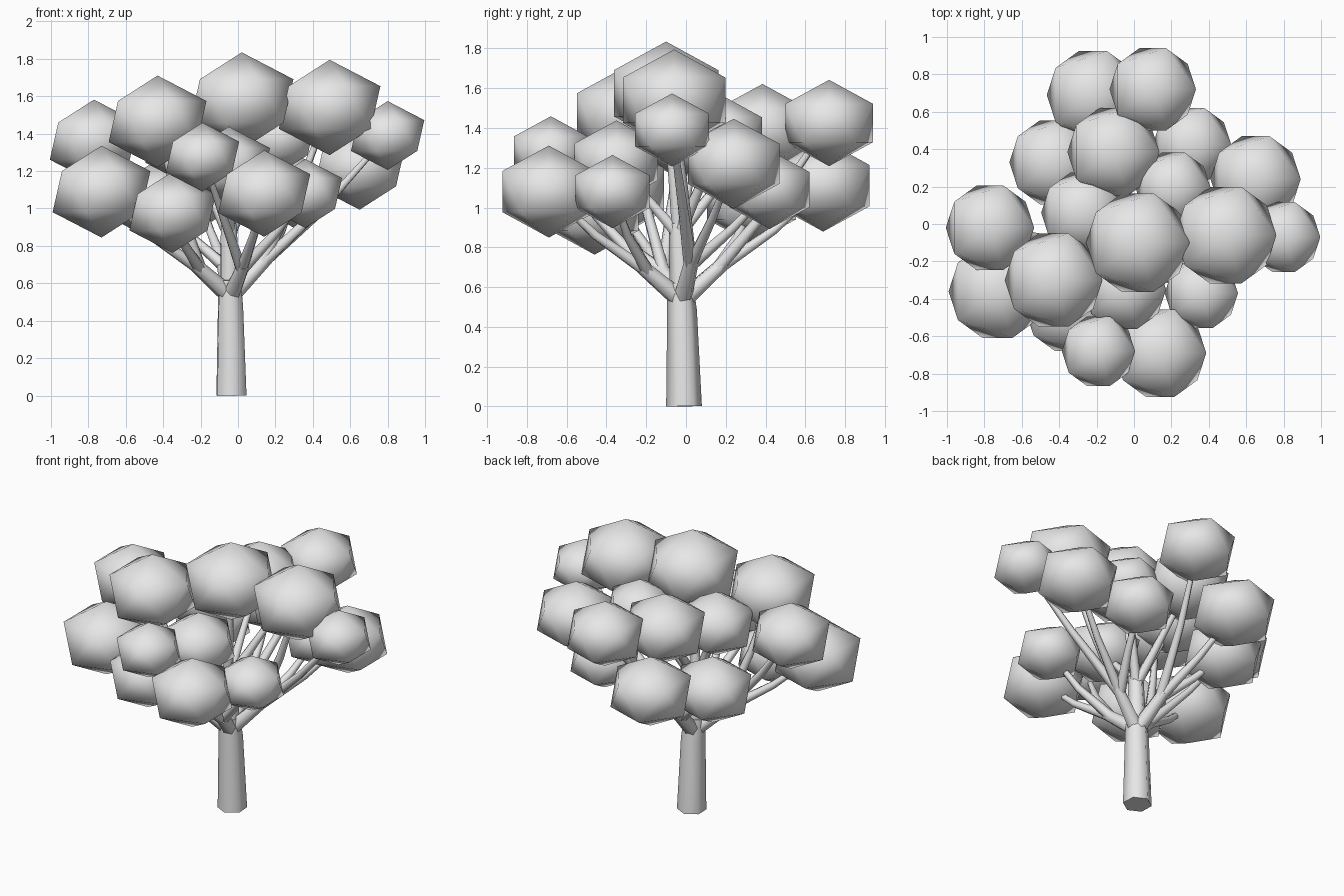
import bpy
from mathutils import Vector

old = bpy.data.objects.get("Cube")
if old:
    bpy.data.objects.remove(old, do_unlink=True)

grey = bpy.data.materials.new("plain_grey")
grey.use_nodes = True
colour = (0.8, 0.8, 0.8, 1)
grey.diffuse_color = colour
grey.node_tree.nodes["Principled BSDF"].inputs["Base Color"].default_value = colour


# Foliage clump: a slightly flattened, smooth-shaded icosahedron
def clump(name, x, y, z, half_width):
    radius = half_width / 0.89
    bpy.ops.mesh.primitive_ico_sphere_add(subdivisions=1, radius=radius, location=(x, y, z))
    obj = bpy.context.object
    obj.name = name
    obj.scale.z = 0.84
    obj.data.materials.append(grey)
    bpy.ops.object.shade_smooth()
    return Vector((x, y, z))


# Woody part: six-sided tapered tubes, one per list of (point, radius) pairs
def wood(name, tubes):
    curve = bpy.data.curves.new(name, "CURVE")
    curve.dimensions = "3D"
    curve.bevel_depth = 1
    curve.bevel_resolution = 1
    curve.use_fill_caps = True
    for tube in tubes:
        spline = curve.splines.new("POLY")
        spline.points.add(len(tube) - 1)
        spline.use_smooth = True
        for point, (co, radius) in zip(spline.points, tube):
            point.co = (*co, 1)
            point.radius = radius
    helper = bpy.data.objects.new(name + "_path", curve)
    bpy.context.collection.objects.link(helper)
    graph = bpy.context.evaluated_depsgraph_get()
    mesh = bpy.data.meshes.new_from_object(helper.evaluated_get(graph))
    bpy.data.objects.remove(helper, do_unlink=True)
    mesh.materials.clear()
    mesh.materials.append(grey)
    mesh.shade_smooth()
    obj = bpy.data.objects.new(name, mesh)
    bpy.context.collection.objects.link(obj)


# Each limb: its fork point, then the clumps it carries (x, y, z, half width)
fork_base = Vector((-0.04, -0.02, 0.53))
limbs = {
    "centre": ((-0.05, -0.04, 0.92), [
        (0.02, -0.10, 1.575, 0.275),
        (-0.11, 0.385, 1.39, 0.245),
        (0.21, 0.19, 1.37, 0.20),
        (-0.27, 0.06, 1.34, 0.225),
        (-0.05, -0.35, 1.23, 0.22)]),
    "right": ((-0.23, -0.13, 0.70), [
        (-0.43, -0.30, 1.465, 0.26),
        (-0.77, -0.02, 1.36, 0.235),
        (-0.73, -0.36, 1.09, 0.26),
        (-0.35, -0.46, 0.98, 0.23)]),
    "front": ((0.03, -0.22, 0.70), [
        (-0.19, -0.68, 1.275, 0.195),
        (0.14, -0.69, 1.08, 0.245),
        (0.36, -0.37, 1.08, 0.195)]),
    "left": ((0.16, 0.03, 0.74), [
        (0.49, -0.06, 1.54, 0.27),
        (0.80, -0.07, 1.39, 0.195),
        (0.65, 0.24, 1.22, 0.24),
        (0.31, 0.42, 1.09, 0.21)]),
    "back": ((-0.08, 0.19, 0.72), [
        (-0.22, 0.69, 1.11, 0.245),
        (0.10, 0.72, 1.425, 0.23),
        (-0.43, 0.33, 1.04, 0.235)]),
}

# Trunk
wood("trunk", [[((-0.035, -0.01, 0), 0.09), ((-0.04, -0.02, 0.48), 0.075),
                ((-0.045, -0.03, 0.62), 0.066)]])

# Limbs, with twigs that sag a little on the way to their clumps
for side, (fork, clumps) in limbs.items():
    fork = Vector(fork)
    thick = 0.062 if side == "centre" else 0.05
    tubes = [[(fork_base, thick), (fork, thick * 0.75)]]
    for number, spec in enumerate(clumps, 1):
        tip = clump(f"{side}_foliage_{number}", *spec)
        middle = fork.lerp(tip, 0.5) - Vector((0, 0, 0.03))
        start = fork_base.lerp(fork, 0.85)
        tubes.append([(start, 0.034), (middle, 0.024), (tip, 0.014)])
    wood(side + "_branches", tubes)
